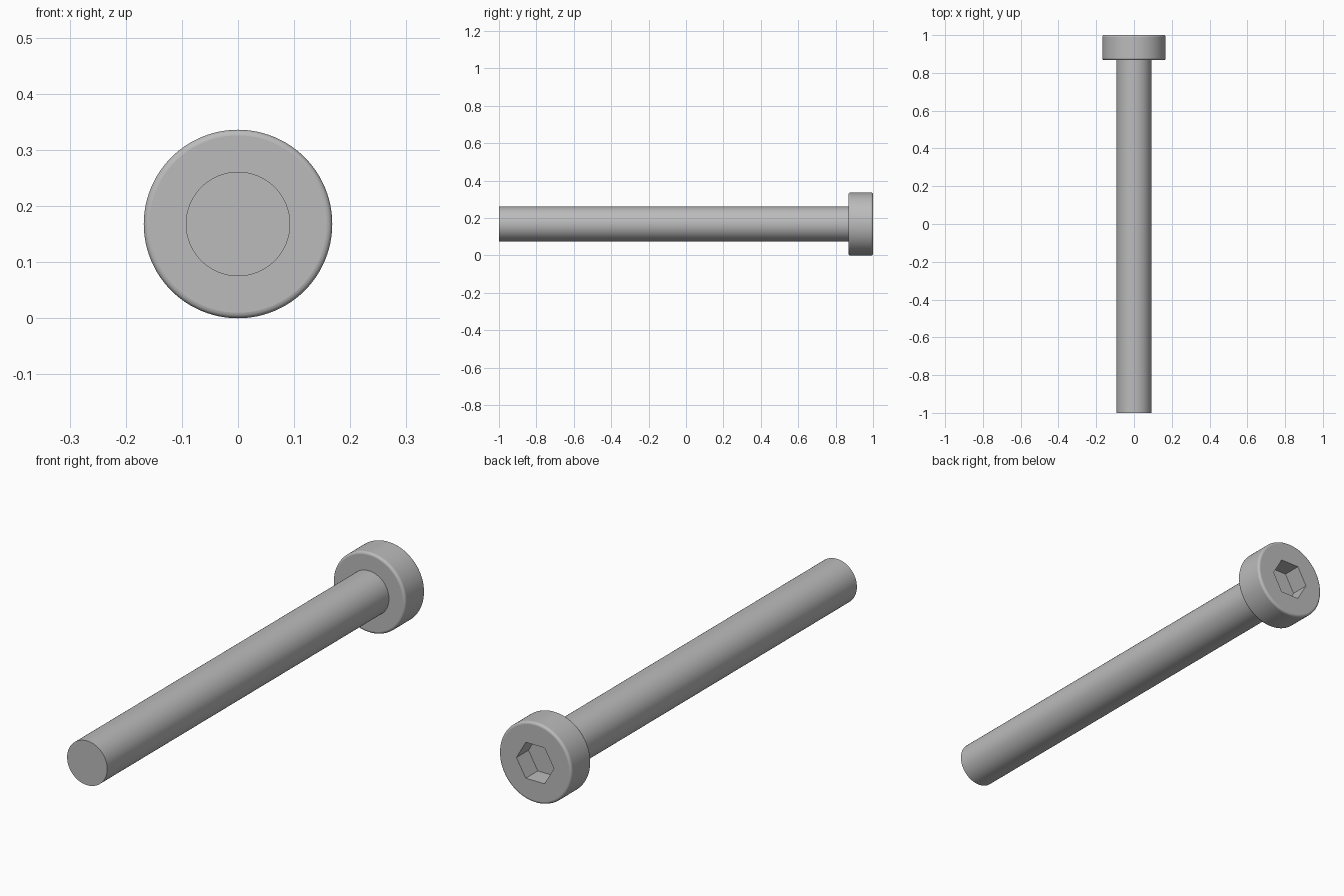
import bpy, bmesh, math

old = bpy.data.objects.get("Cube")
if old:
    bpy.data.objects.remove(old)

SEGMENTS = 96
HEAD_R, SHAFT_R = 0.168, 0.093
HEAD_Y, FILLET = 0.868, 0.01
SOCKET_R, SOCKET_DEPTH = 0.087, 0.08

steel = bpy.data.materials.new("steel grey")
steel.use_nodes = True
GREY = (0.5, 0.5, 0.5, 1)
steel.diffuse_color = GREY
steel.node_tree.nodes["Principled BSDF"].inputs["Base Color"].default_value = GREY


def cylinder(name, radius, y0, y1, sides=SEGMENTS):
    """Capped prism along y, with its first corner on the x axis."""
    bm = bmesh.new()
    rings = []
    for y in (y0, y1):
        rings.append([bm.verts.new((radius * math.cos(a), y, HEAD_R + radius * math.sin(a)))
                      for a in (math.tau * i / sides for i in range(sides))])
    for i in range(sides):
        j = (i + 1) % sides
        bm.faces.new((rings[0][i], rings[0][j], rings[1][j], rings[1][i]))
    for ring in rings:
        bm.faces.new(ring)
    bmesh.ops.recalc_face_normals(bm, faces=bm.faces)
    mesh = bpy.data.meshes.new(name)
    bm.to_mesh(mesh)
    bm.free()
    mesh.materials.append(steel)
    obj = bpy.data.objects.new(name, mesh)
    bpy.context.collection.objects.link(obj)
    return obj


def smooth(obj):
    bpy.ops.object.select_all(action="DESELECT")
    obj.select_set(True)
    bpy.context.view_layer.objects.active = obj
    bpy.ops.object.shade_smooth_by_angle(angle=math.radians(35))


# Shaft, flush with the underside of the head
shaft = cylinder("shaft", SHAFT_R, -1, HEAD_Y + 0.01)
smooth(shaft)

# Head with rounded rims
head = cylinder("head", HEAD_R, HEAD_Y, 1)
smooth(head)
rim = head.modifiers.new("rounded rims", "BEVEL")
rim.width = FILLET
rim.segments = 4
rim.limit_method = "ANGLE"
rim.angle_limit = math.radians(60)

# Hexagonal drive socket
cutter = cylinder("socket_cutter", SOCKET_R, 1 - SOCKET_DEPTH, 1.1, 6)
cutter.hide_render = True
cutter.hide_viewport = True
socket = head.modifiers.new("hex socket", "BOOLEAN")
socket.operation = "DIFFERENCE"
socket.solver = "EXACT"
socket.object = cutter
